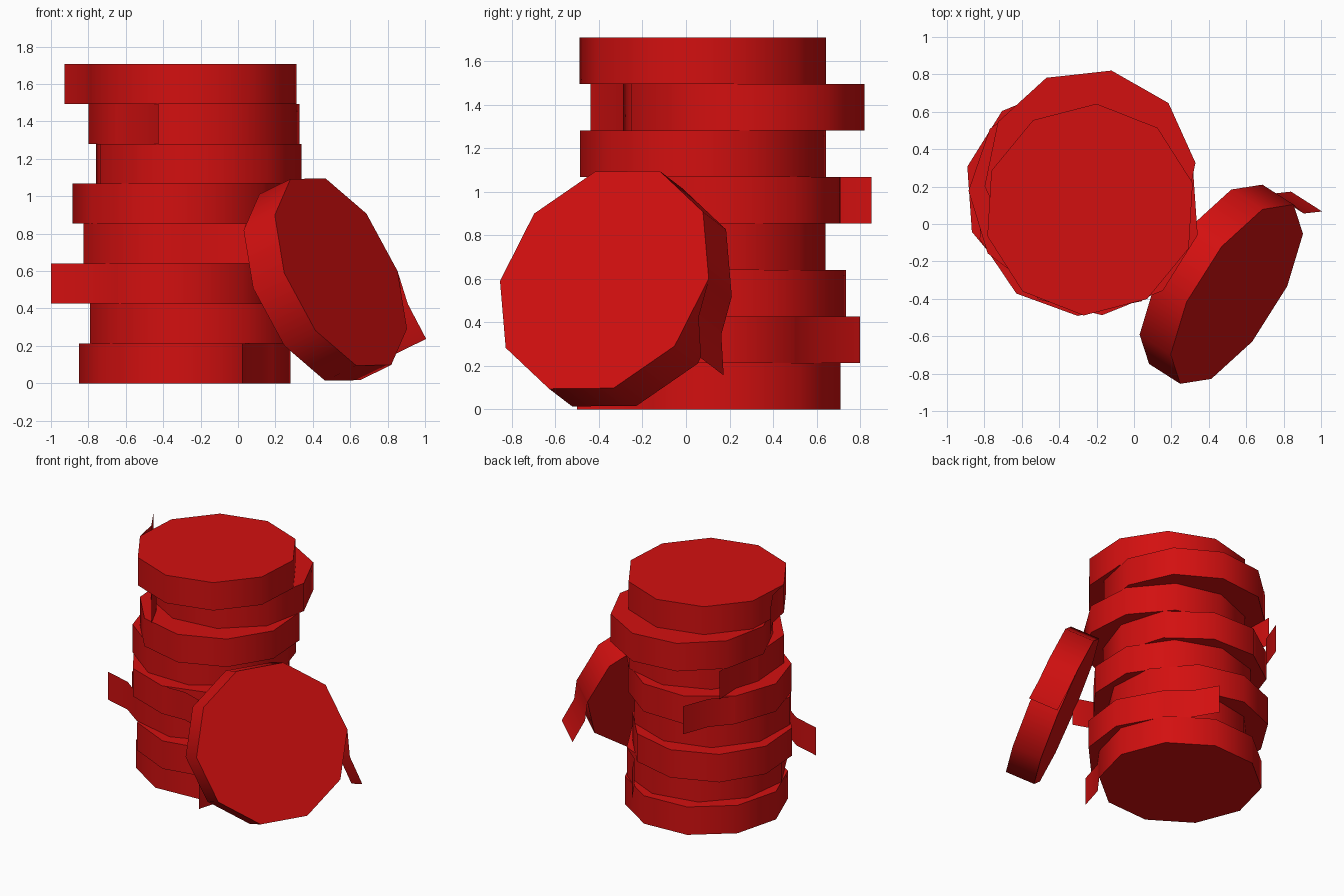
import bpy, bmesh
from math import cos, sin, radians
from mathutils import Matrix, Vector

if "Cube" in bpy.data.objects:
    bpy.data.objects.remove(bpy.data.objects["Cube"])

R, H, SIDES = 0.567, 0.2134, 10
# loose end profile: (radial, tangential) offsets
FLAP = [(R, 0.0), (R - 0.013, 0.19), (R + 0.047, 0.393)]

red = bpy.data.materials.new("red")
red.diffuse_color = (0.65, 0.005, 0.005, 1)
red.use_nodes = True
red.node_tree.nodes["Principled BSDF"].inputs["Base Color"].default_value = red.diffuse_color


def roll(name, matrix, turn):
    """Solid ten-sided roll with a thin loose end; turn = 1 ccw, -1 cw."""
    bm = bmesh.new()
    ring = [(R * cos(radians(36 * i)), R * sin(radians(36 * i))) for i in range(SIDES)]
    lo = [bm.verts.new((x, y, 0)) for x, y in ring]
    hi = [bm.verts.new((x, y, H)) for x, y in ring]
    bm.faces.new(lo[::-1])
    bm.faces.new(hi)
    for i in range(SIDES):
        j = (i + 1) % SIDES
        bm.faces.new((lo[i], lo[j], hi[j], hi[i]))
    # loose end strip
    a = [bm.verts.new((r, t * turn, 0)) for r, t in FLAP]
    b = [bm.verts.new((r, t * turn, H)) for r, t in FLAP]
    for i in range(2):
        quad = (a[i], a[i + 1], b[i + 1], b[i])
        bm.faces.new(quad if turn > 0 else quad[::-1])
    mesh = bpy.data.meshes.new(name)
    bm.to_mesh(mesh)
    bm.free()
    mesh.shade_smooth()
    mesh.set_sharp_from_angle(angle=radians(40))
    mesh.materials.append(red)
    obj = bpy.data.objects.new(name, mesh)
    obj.matrix_world = matrix
    bpy.context.collection.objects.link(obj)


# stacked rolls, bottom to top: centre x, centre y, loose end angle, direction
STACK = [
    (-0.285, 0.161, 327.4, -1),
    (-0.234, 0.083, 47, 1),
    (-0.341, 0.170, 238, -1),
    (-0.280, 0.075, 268, 1),
    (-0.318, 0.168, 143, -1),
    (-0.210, 0.078, 166, -1),
    (-0.235, 0.265, 222.3, 1),
    (-0.235, 0.077, 194.5, -1),
]
for k, (x, y, ang, turn) in enumerate(STACK):
    m = Matrix.Translation((x, y, k * H)) @ Matrix.Rotation(radians(ang), 4, 'Z')
    roll(f"stacked_roll_{k + 1}", m, turn)

# roll leaning against the stack
n = Vector((0.78, -0.497, 0.38)).normalized()
ex = Vector((0.534, 0.845, 0.009))
ex = (ex - n * ex.dot(n)).normalized()
ey = n.cross(ex)
m = Matrix((ex, ey, n)).transposed().to_4x4()
m.translation = Vector((0.55, -0.375, 0.595)) - n * H
roll("leaning_roll", m, -1)
